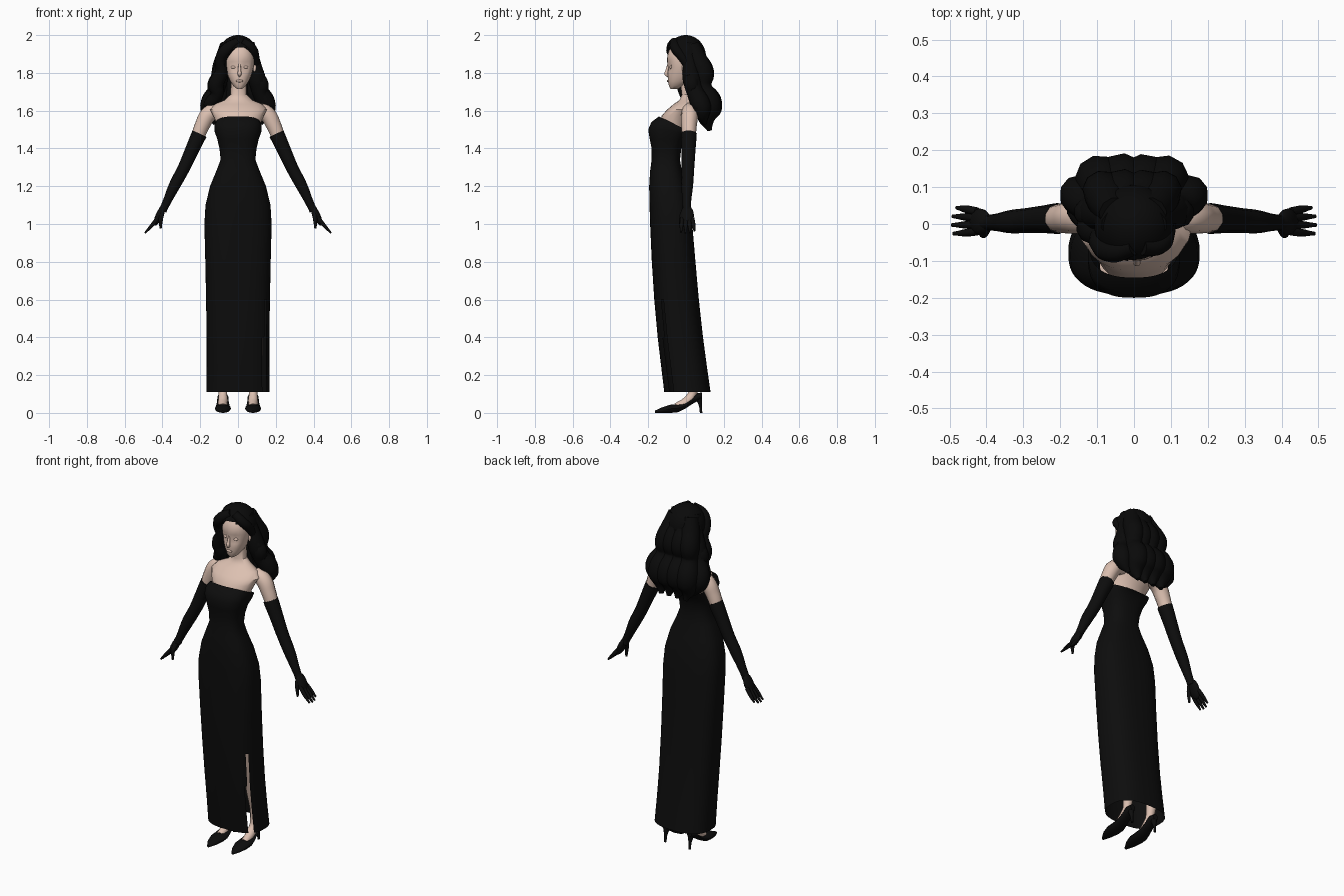
import bpy, bmesh
from math import sin, cos, pi, exp
from mathutils import Matrix

cube = bpy.data.objects.get("Cube")
if cube:
    bpy.data.objects.remove(cube, do_unlink=True)


def material(name, rgb):
    m = bpy.data.materials.new(name)
    m.use_nodes = True
    m.diffuse_color = (*rgb, 1)
    bsdf = next(n for n in m.node_tree.nodes if n.type == 'BSDF_PRINCIPLED')
    bsdf.inputs["Base Color"].default_value = (*rgb, 1)
    bsdf.inputs["Roughness"].default_value = 0.8
    return m


SKIN = material("warm skin", (0.72, 0.53, 0.44))
CLOTH = material("black cloth", (0.004, 0.004, 0.004))
HAIR = material("black hair", (0.003, 0.003, 0.003))
made = []


def finish(name, bm, mat):
    bmesh.ops.recalc_face_normals(bm, faces=bm.faces)
    me = bpy.data.meshes.new(name)
    bm.to_mesh(me)
    bm.free()
    me.materials.append(mat)
    ob = bpy.data.objects.new(name, me)
    bpy.context.collection.objects.link(ob)
    made.append(ob)
    return ob


def oval(z, hw, front, back, x=0, p=2, n=48):
    """Horizontal rounded ring between a front and a back depth."""
    pts = []
    for i in range(n):
        c, s = cos(2 * pi * i / n), sin(2 * pi * i / n)
        u = abs(c) ** (2 / p) * (1 if c > 0 else -1)
        v = abs(s) ** (2 / p) * (1 if s > 0 else -1)
        pts.append((x + hw * u, (front + back) / 2 + (back - front) / 2 * v, z))
    return pts


def loft(rings, caps=True):
    bm = bmesh.new()
    rows = [[bm.verts.new(p) for p in r] for r in rings]
    for a, b in zip(rows, rows[1:]):
        for i in range(len(a)):
            j = (i + 1) % len(a)
            bm.faces.new((a[i], a[j], b[j], b[i]))
    if caps:
        bm.faces.new(rows[0])
        bm.faces.new(rows[-1])
    return bm


def tube(name, pts, mat, side=1, sides=3):
    """Round limb or lock through (x, y, z, radius) points."""
    cu = bpy.data.curves.new(name, 'CURVE')
    cu.dimensions, cu.bevel_depth, cu.bevel_resolution = '3D', 1, sides
    cu.use_fill_caps, cu.resolution_u = True, 6
    sp = cu.splines.new('BEZIER')
    sp.radius_interpolation = 'CARDINAL'
    sp.bezier_points.add(len(pts) - 1)
    for b, (x, y, z, r) in zip(sp.bezier_points, pts):
        b.co, b.radius = (side * x, y, z), r
        b.handle_left_type = b.handle_right_type = 'AUTO'
    cu.materials.append(mat)
    ob = bpy.data.objects.new(name, cu)
    bpy.context.collection.objects.link(ob)
    made.append(ob)


def ball(name, loc, size, mat, turn=0):
    bm = bmesh.new()
    bmesh.ops.create_uvsphere(bm, u_segments=16, v_segments=10, radius=1)
    bm.transform(Matrix.Translation(loc) @ Matrix.Rotation(turn, 4, 'Y') @ Matrix.Diagonal((*size, 1)))
    return finish(name, bm, mat)


# Dress: lofted column with a sloping neckline and a slit at the left front
DRESS = [(0.11, .168, -.115, .13), (0.25, .166, -.132, .11), (0.4, .166, -.15, .09),
         (0.6, .169, -.168, .068), (0.8, .173, -.181, .05), (1.0, .178, -.19, .033),
         (1.1, .172, -.193, .022), (1.2, .148, -.195, .0), (1.28, .115, -.19, -.022),
         (1.34, .092, -.182, -.032), (1.4, .098, -.182, -.025), (1.45, .11, -.192, -.005),
         (1.5, .125, -.2, .02), (1.54, .125, -.183, .03), (1.568, .12, -.145, .035)]
bm = loft([oval(*r, p=2.6) for r in DRESS], caps=False)
for v in bm.verts:
    if v.co.z > 1.49:
        v.co.z -= max(0, v.co.y + .14) * (v.co.z - 1.47) * 5
slit = []
for f in bm.faces:
    c = f.calc_center_median()
    if c.z < .62 and c.y < -.04 and .128 + (.014 if c.z > .4 else 0) < c.x < .152:
        slit.append(f)
bmesh.ops.delete(bm, geom=slit, context='FACES')
finish("dress", bm, CLOTH)

# Bare chest, shoulders and neck
CHEST = [(1.46, .1, -.16, .0), (1.53, .116, -.14, .025), (1.575, .135, -.128, .042),
         (1.605, .15, -.1, .05), (1.635, .125, -.065, .052), (1.655, .075, -.035, .05),
         (1.685, .043, -.022, .045), (1.75, .04, -.03, .045), (1.8, .04, -.03, .05)]
finish("chest_and_neck", loft([oval(*r, x=.003, n=24) for r in CHEST]), SKIN)

# Head with pressed-in eye sockets
HEAD = [(1.716, .014, -.082, -.04), (1.73, .032, -.09, -.02), (1.755, .048, -.095, .02),
        (1.78, .06, -.097, .04), (1.805, .068, -.097, .055), (1.83, .075, -.097, .065),
        (1.86, .079, -.1, .07), (1.89, .079, -.099, .07), (1.92, .072, -.09, .065),
        (1.96, .05, -.06, .045)]
bm = loft([oval(*r, x=.008, p=2.2, n=28) for r in HEAD])
for v in bm.verts:
    if v.co.y < -.03:
        for ex in (-.024, .04):
            v.co.y += .014 * exp(-((v.co.x - ex) / .016) ** 2 - ((v.co.z - 1.832) / .017) ** 2)
finish("head", bm, SKIN)
tube("nose", [(.008, -.093, 1.845, .006), (.008, -.101, 1.81, .009), (.008, -.104, 1.793, .010),
              (.008, -.094, 1.783, .006)], SKIN)
ball("lips", (.008, -.094, 1.757), (.018, .007, .007), SKIN)
ball("left_ear", (.088, -.008, 1.825), (.01, .014, .026), SKIN)
for side, x in (("right", -.024), ("left", .04)):
    ball(side + "_eye", (x, -.079, 1.83), (.014, .009, .008), SKIN)

# Hair cap, opened around the face
bm = bmesh.new()
bmesh.ops.create_uvsphere(bm, u_segments=40, v_segments=28, radius=1)
bm.transform(Matrix.Translation((0, -.001, 1.885)) @ Matrix.Diagonal((.108, .107, .115, 1)))
opening = []
for f in bm.faces:
    c = f.calc_center_median()
    if c.y < -.015 and c.z < 1.935 - 6 * (c.x - .02) ** 2 and c.x > -.072:
        opening.append(f)
bmesh.ops.delete(bm, geom=opening, context='FACES')
finish("hair_cap", bm, HAIR)

# Long waves down the back
for i, x in enumerate((-.085, -.03, .025, .075)):
    k = (1, 1.08, 1.05, 1)[i]
    tube(f"back_wave_{i + 1}", [
        (x * .6, .03, 1.945, .045), (x * .8, .058, 1.87, .054), (x, .09, 1.8, .055 * k),
        (x, .085, 1.73, .05), (x * 1.1, .12, 1.635, .067 * k), (x * 1.1, .11, 1.56, .05),
        (x, .125, 1.495, .012)], HAIR)

# Side waves resting on the shoulders
for side, s in (("left", 1), ("right", -1)):
    tube(side + "_side_wave", [
        (.05, .0, 1.95, .04), (.078, .02, 1.86, .04), (.1, .03, 1.77, .048),
        (.115, .045, 1.71, .045), (.15, .08, 1.625, .052), (.14, .09, 1.57, .035),
        (.12, .1, 1.53, .01)], HAIR, s)
    tube(side + "_shoulder_curl", [
        (.1, .03, 1.79, .03), (.122, .03, 1.745, .04), (.125, .04, 1.69, .034),
        (.165, .07, 1.625, .036), (.165, .075, 1.58, .015)], HAIR, s)
tube("parted_front_wave", [
    (.0, -.06, 1.965, .025), (-.06, -.072, 1.925, .033), (-.09, -.05, 1.87, .032),
    (-.085, -.03, 1.81, .035), (-.115, -.01, 1.74, .042), (-.11, -.0, 1.69, .035),
    (-.15, .04, 1.63, .035), (-.165, .06, 1.6, .01)], HAIR)
tube("left_front_wave", [
    (.02, -.06, 1.965, .025), (.07, -.055, 1.93, .027), (.088, -.02, 1.885, .025),
    (.095, .01, 1.83, .022), (.115, .02, 1.78, .03)], HAIR)

for side, s in (("left", 1), ("right", -1)):
    # Arm, long glove and hand
    tube(side + "_upper_arm", [(.1, .02, 1.605, .04), (.15, .02, 1.585, .045),
                               (.19, .016, 1.52, .041), (.22, .015, 1.44, .036)], SKIN, s)
    tube(side + "_glove", [(.204, .015, 1.478, .042), (.24, .013, 1.4, .038),
                           (.285, .01, 1.3, .034), (.338, .006, 1.2, .031),
                           (.385, .004, 1.1, .022), (.4, .004, 1.07, .023)], CLOTH, s)
    ball(side + "_palm", (s * .417, .006, 1.045), (.019, .036, .058), CLOTH, -.42 * s)
    for i in range(4):
        y = -.02 + i * .018
        reach = (.004, 0, .002, .012)[i]
        tube(f"{side}_finger_{i + 1}", [
            (.425, y, 1.03, .011), (.458, y * 1.2, .99, .010),
            (.493 - reach, y * 1.3, .952 + reach, .005)], CLOTH, s)
    tube(side + "_thumb", [(.4, -.01, 1.07, .013), (.408, -.026, 1.03, .012),
                           (.41, -.026, .975, .006)], CLOTH, s)

    # Leg and instep
    tube(side + "_leg", [(.08, -.05, .03, .022), (.08, .01, .065, .026), (.08, .04, .12, .024),
                         (.085, .03, .31, .044), (.085, -.03, .52, .042),
                         (.08, -.07, .8, .064), (.08, -.08, .95, .06)], SKIN, s, 4)

    # Pointed shoe: (depth, sole, top, half width) sections
    SHOE = [(-.165, .0, .012, .008), (-.125, .0, .03, .031), (-.08, .0, .044, .042),
            (-.04, .004, .046, .042), (-.005, .022, .052, .036), (.03, .045, .075, .031),
            (.06, .062, .105, .029), (.085, .075, .108, .016)]
    rings = []
    for y, lo, hi, w in SHOE:
        rings.append([(s * .08 + w * cos(a * pi / 8), y, (lo + hi) / 2 + (hi - lo) / 2 * sin(a * pi / 8))
                      for a in range(16)])
    finish(side + "_shoe", loft(rings), CLOTH)
    tube(side + "_heel", [(.08, .068, .08, .018), (.08, .076, .04, .009), (.08, .08, .0, .007)], CLOTH, s)

# Turn curves into meshes and smooth the shading
bpy.ops.object.select_all(action='DESELECT')
for ob in made:
    ob.select_set(True)
bpy.context.view_layer.objects.active = made[-1]
bpy.ops.object.convert(target='MESH')
bpy.ops.object.shade_smooth_by_angle(angle=.7)
